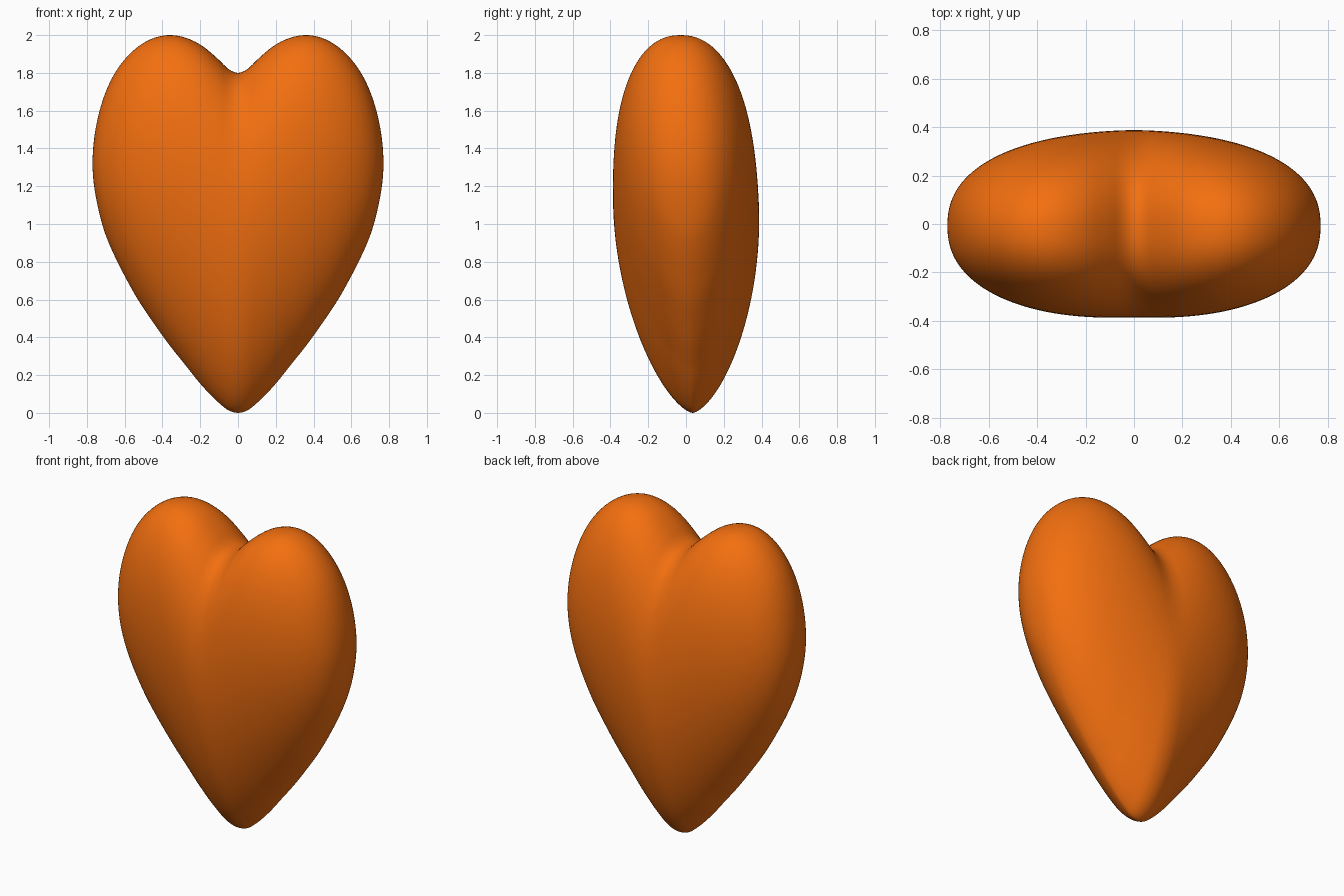
import bpy, bmesh
from math import sin, cos, asin, pi

if "Cube" in bpy.data.objects:
    bpy.data.objects.remove(bpy.data.objects["Cube"])

W, DEPTH = 0.77, 0.386          # half width, half depth
# outline of one half: x, top height, bottom height
OUTLINE = [(0, 1.80, 0.0), (0.05, 1.82, 0.013), (0.1, 1.868, 0.052), (0.2, 1.95, 0.155),
           (0.28, 1.987, 0.255), (0.36, 2.0, 0.355), (0.45, 1.983, 0.48), (0.53, 1.938, 0.60),
           (0.6, 1.871, 0.725), (0.66, 1.785, 0.845), (0.7, 1.70, 0.94), (0.75, 1.525, 1.13),
           (0.77, 1.32, 1.32)]
S = [asin(min(1, p[0] / W)) for p in OUTLINE]


def smooth(s, col):
    """Hermite curve through the outline points."""
    v = [p[col] for p in OUTLINE]
    n = len(v)

    def slope(i):
        if i == 0:
            return 0.0
        if i == n - 1:
            return (v[i] - v[i - 1]) / (S[i] - S[i - 1])
        h0, h1 = S[i] - S[i - 1], S[i + 1] - S[i]
        return ((v[i] - v[i - 1]) / h0 * h1 + (v[i + 1] - v[i]) / h1 * h0) / (h0 + h1)

    i = max(k for k in range(n - 1) if S[k] <= s + 1e-9)
    h = S[i + 1] - S[i]
    t = (s - S[i]) / h
    return ((2 * t**3 - 3 * t**2 + 1) * v[i] + (t**3 - 2 * t**2 + t) * h * slope(i)
            + (3 * t**2 - 2 * t**3) * v[i + 1] + (t**3 - t**2) * h * slope(i + 1))


def lean(z):
    return 0.032 * (1.1 - z)


def section(s, count):
    """Egg-shaped upright slice of the heart."""
    a_s = abs(s)
    x, u = W * sin(s), sin(a_s)
    top, low = smooth(a_s, 1), smooth(a_s, 2)
    d = DEPTH * max(0, 1 - u**2.3) ** (1 / 2.3)
    a, b = 0.65 - 0.15 * u * u, 0.43 + 0.07 * u * u
    peak = (a / (a + b)) ** a * (b / (a + b)) ** b
    pts = []
    for k in range(count):
        ang = 2 * pi * k / count
        t = min(1, max(0, (1 - cos(ang)) / 2))
        y = d * t**a * (1 - t)**b / peak
        z = low + (top - low) * t
        pts.append((x, (y if k < count / 2 else -y) + lean(z), z))
    return pts


# heart body: slices lofted from side to side
bm = bmesh.new()
N, M = 64, 112
rings = [[bm.verts.new(p) for p in section(pi / 2 * i / N, M)] for i in range(1 - N, N)]
for r0, r1 in zip(rings, rings[1:]):
    for k in range(M):
        j = (k + 1) % M
        bm.faces.new((r0[k], r0[j], r1[j], r1[k]))
for ring, side in ((rings[0], -1), (rings[-1], 1)):
    pole = bm.verts.new((side * W, lean(1.32), 1.32))
    for k in range(M):
        bm.faces.new((ring[k], ring[(k + 1) % M], pole))
bmesh.ops.recalc_face_normals(bm, faces=bm.faces)
for f in bm.faces:
    f.smooth = True
mesh = bpy.data.meshes.new("heart")
bm.to_mesh(mesh)
bm.free()
heart = bpy.data.objects.new("heart", mesh)
bpy.context.collection.objects.link(heart)

# orange colour
mat = bpy.data.materials.new("orange")
mat.diffuse_color = (0.9, 0.16, 0.005, 1)
mat.use_nodes = True
mat.node_tree.nodes["Principled BSDF"].inputs["Base Color"].default_value = mat.diffuse_color
mesh.materials.append(mat)
